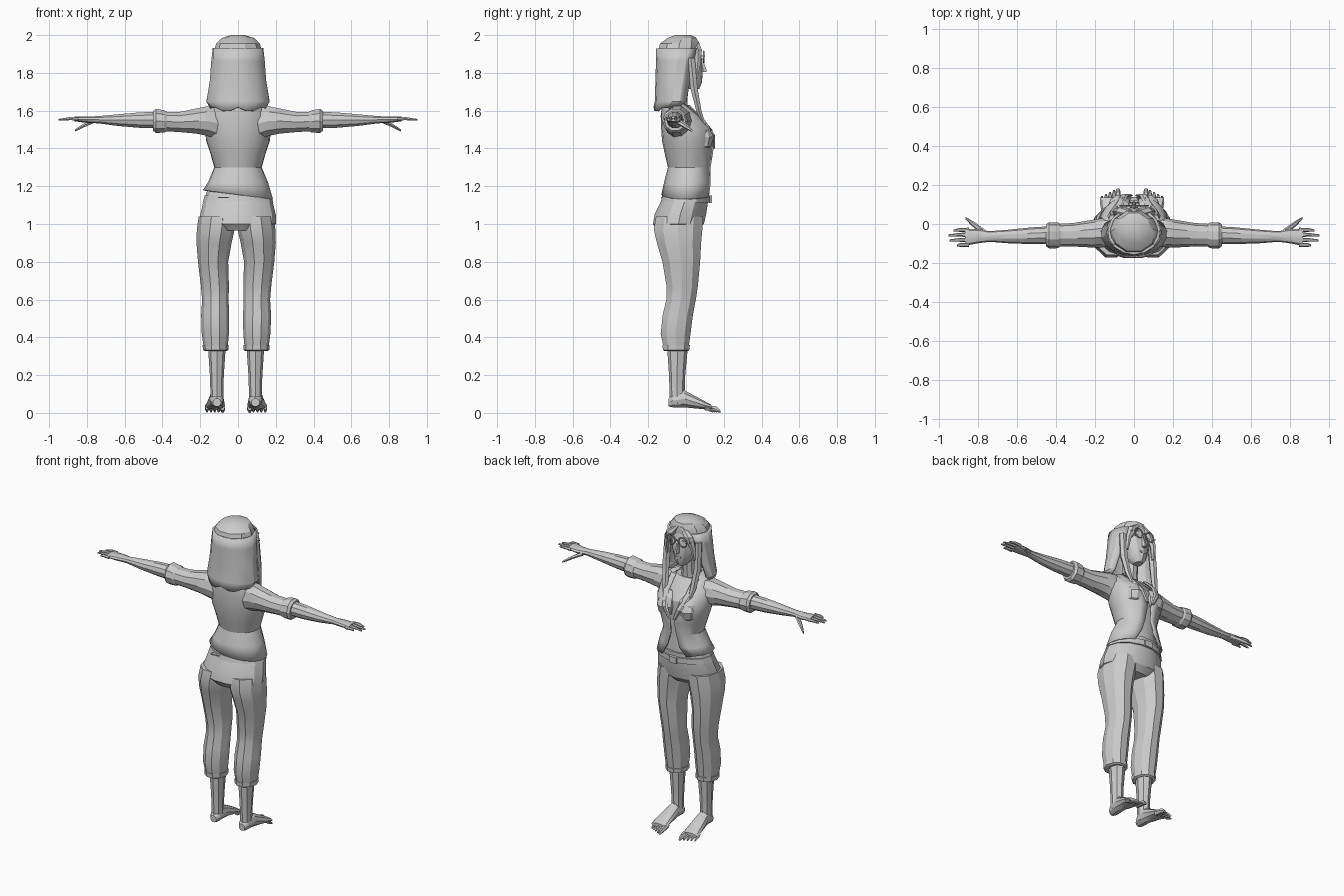
import bpy, bmesh, math
from mathutils import Vector

cube = bpy.data.objects.get("Cube")
if cube:
    bpy.data.objects.remove(cube, do_unlink=True)

grey = bpy.data.materials.new("plain_grey")
grey.use_nodes = True
grey.diffuse_color = (0.6, 0.6, 0.6, 1)
grey.node_tree.nodes["Principled BSDF"].inputs["Base Color"].default_value = (0.6, 0.6, 0.6, 1)


def finish(name, bm, thickness=0):
    bmesh.ops.recalc_face_normals(bm, faces=bm.faces)
    mesh = bpy.data.meshes.new(name)
    bm.to_mesh(mesh)
    bm.free()
    mesh.materials.append(grey)
    ob = bpy.data.objects.new(name, mesh)
    bpy.context.collection.objects.link(ob)
    if thickness:
        mod = ob.modifiers.new("thickness", "SOLIDIFY")
        mod.thickness = thickness
        mod.offset = 0
    bpy.ops.object.select_all(action='DESELECT')
    ob.select_set(True)
    bpy.context.view_layer.objects.active = ob
    bpy.ops.object.shade_smooth_by_angle(angle=math.radians(25))
    return ob


def place(axis, pos, a, b):
    """Point with the given position on the axis and a, b on the other two."""
    return Vector({'x': (pos, a, b), 'y': (a, pos, b), 'z': (a, b, pos)}[axis])


def loft(name, axis, rings, n=12, side=1, shift=0):
    """Closed loft through elliptical rings (pos, centre a, centre b, radius a, radius b)."""
    bm = bmesh.new()
    rows = []
    for pos, ca, cb, ra, rb in rings:
        row = []
        for i in range(n):
            t = 2 * math.pi * i / n
            p = place(axis, pos, ca + ra * math.cos(t), cb + rb * math.sin(t))
            p.x = p.x * side + shift
            row.append(bm.verts.new(p))
        rows.append(row)
    for lo, hi in zip(rows, rows[1:]):
        for i in range(n):
            j = (i + 1) % n
            bm.faces.new((lo[i], lo[j], hi[j], hi[i]))
    bm.faces.new(rows[0])
    bm.faces.new(rows[-1])
    return finish(name, bm)


def open_shell(name, rings, n, thickness, hem=lambda x: 0):
    """Upright shell open at the face side: (z, centre y, radius x, radius y, half gap in degrees)."""
    bm = bmesh.new()
    rows = []
    for k, (z, cy, rx, ry, gap) in enumerate(rings):
        row = []
        for i in range(n + 1):
            t = math.radians(90 + gap + (360 - 2 * gap) * i / n)
            x = rx * math.cos(t)
            drop = hem(x) if k == len(rings) - 1 else 0
            row.append(bm.verts.new((x, cy + ry * math.sin(t), z + drop)))
        rows.append(row)
    for lo, hi in zip(rows, rows[1:]):
        for i in range(n):
            bm.faces.new((lo[i], lo[i + 1], hi[i + 1], hi[i]))
    return finish(name, bm, thickness)


def box(name, centre, size):
    bm = bmesh.new()
    bmesh.ops.create_cube(bm, size=1)
    for v in bm.verts:
        v.co = Vector(centre) + Vector(c * s for c, s in zip(v.co, size))
    return finish(name, bm)


def ring(name, centre, major, minor):
    """Thin round frame standing in the xz plane."""
    bm = bmesh.new()
    n, m = 12, 5
    grid = [[bm.verts.new((centre[0] + (major + minor * math.cos(b)) * math.cos(a),
                           centre[1] + minor * math.sin(b),
                           centre[2] + (major + minor * math.cos(b)) * math.sin(a)))
             for b in (2 * math.pi * j / m for j in range(m))]
            for a in (2 * math.pi * i / n for i in range(n))]
    for i in range(n):
        for j in range(m):
            i2, j2 = (i + 1) % n, (j + 1) % m
            bm.faces.new((grid[i][j], grid[i2][j], grid[i2][j2], grid[i][j2]))
    return finish(name, bm)


# Head, neck and inner body
loft("head", 'z', [(1.715, 0, .035, .025, .035), (1.75, 0, .015, .055, .07), (1.82, 0, 0, .083, .088),
                   (1.9, 0, -.02, .1, .1), (1.96, 0, -.03, .08, .08)])
loft("neck", 'z', [(1.58, 0, -.045, .06, .055), (1.66, 0, -.035, .043, .045), (1.78, 0, -.03, .045, .05)], 10)
loft("body", 'z', [(1.1, 0, 0, .165, .105), (1.2, 0, .01, .145, .105), (1.3, 0, .01, .107, .092),
                   (1.4, 0, .005, .13, .11), (1.5, 0, 0, .155, .11), (1.57, 0, -.025, .15, .085),
                   (1.62, 0, -.045, .09, .06)])

# Face details
loft("nose", 'z', [(1.805, 0, .092, .014, .02), (1.82, 0, .09, .013, .02), (1.88, 0, .075, .006, .012)], 6)
box("mouth", (0, .08, 1.775), (.04, .012, .01))
box("glasses_bridge", (0, .098, 1.89), (.024, .006, .006))
for side, label in ((1, "left"), (-1, "right")):
    ring(label + "_glasses_frame", (side * .042, .094, 1.885), .03, .004)
    box(label + "_eye", (side * .038, .074, 1.88), (.03, .008, .012))
    box(label + "_glasses_arm", (side * .088, .04, 1.89), (.005, .1, .006))

# Hair: crown, long back sheet, front locks and fringe
loft("hair_crown", 'z', [(1.915, 0, -.04, .128, .113), (1.955, 0, -.035, .115, .108),
                         (1.985, 0, -.02, .085, .08), (2.0, 0, -.015, .035, .045)], 10)
open_shell("long_hair", [(1.93, -.038, .128, .113, 35), (1.86, -.04, .135, .112, 48), (1.76, -.045, .143, .11, 55),
                         (1.65, -.05, .163, .108, 62), (1.585, -.075, .14, .09, 75)], 12, .014,
           lambda x: .02 + .012 * math.cos(x * 50))
for side, label in ((1, "left"), (-1, "right")):
    loft(label + "_fringe", 'z', [(1.77, .098, .055, .008, .008), (1.85, .093, .062, .018, .018),
                                  (1.92, .06, .065, .035, .022), (1.965, .015, .05, .015, .02)], 6, side)
    loft(label + "_front_lock", 'z', [(1.5, .088, .105, .006, .006), (1.6, .1, .068, .022, .016),
                                      (1.72, .112, .042, .024, .022), (1.88, .11, .025, .02, .025)], 6, side)

# Open jacket with a deep neckline and slanting hem
open_shell("jacket", [(1.645, -.05, .07, .055, 60), (1.62, -.045, .125, .08, 48), (1.57, -.02, .165, .11, 34),
                      (1.5, .008, .172, .135, 20), (1.44, .012, .165, .135, 8), (1.38, .015, .145, .125, 5),
                      (1.3, .018, .122, .11, 9), (1.22, .01, .155, .122, 16), (1.155, .003, .182, .13, 28)],
           18, .008, lambda x: -.13 * x)

for side, label in ((1, "left"), (-1, "right")):
    loft(label + "_bust", 'z', [(1.385, .07, .075, .02, .02), (1.41, .072, .085, .055, .05),
                                (1.46, .072, .085, .062, .066), (1.51, .07, .07, .052, .055),
                                (1.545, .07, .05, .025, .03)], 10, side)
    loft(label + "_lapel", 'z', [(1.4, .018, .147, .012, .006), (1.47, .05, .145, .02, .01),
                                 (1.55, .08, .09, .022, .012), (1.63, .08, .01, .02, .012)], 6, side)
    # Sleeve, rolled cuff and forearm
    loft(label + "_sleeve", 'x', [(.1, -.035, 1.53, .07, .09), (.16, -.045, 1.545, .075, .083),
                                  (.22, -.05, 1.545, .07, .07), (.31, -.055, 1.54, .06, .056),
                                  (.4, -.058, 1.543, .058, .054)], 10, side)
    loft(label + "_sleeve_cuff", 'x', [(.375, -.058, 1.542, .056, .054), (.39, -.058, 1.543, .066, .062),
                                       (.435, -.058, 1.546, .067, .067), (.45, -.058, 1.546, .056, .055)], 10, side)
    loft(label + "_forearm", 'x', [(.42, -.057, 1.55, .046, .046), (.52, -.06, 1.55, .043, .043),
                                   (.64, -.064, 1.55, .035, .032), (.74, -.064, 1.552, .027, .02),
                                   (.8, -.062, 1.552, .037, .018), (.865, -.068, 1.556, .044, .013)], 10, side)
    # Fingers and thumb
    for i, (y, tip) in enumerate(((-.03, .925), (-.055, .95), (-.081, .945), (-.107, .905))):
        loft(f"{label}_finger_{i + 1}", 'x', [(.845, y, 1.556, .011, .01), (.89, y, 1.558, .01, .009),
                                              (tip, y - .003, 1.552, .005, .005)], 6, side)
    loft(label + "_thumb", 'x', [(.765, -.045, 1.545, .018, .013), (.81, -.012, 1.525, .017, .012),
                                 (.84, .012, 1.508, .012, .01), (.862, .03, 1.495, .006, .006)], 6, side)

# Trousers: seat, belt and buckle
loft("trouser_seat", 'z', [(.965, 0, -.045, .12, .11), (1.0, -.004, -.04, .205, .138), (1.05, 0, -.03, .2, .14),
                           (1.12, 0, -.008, .183, .128), (1.175, 0, .003, .163, .12)], 14)
loft("belt", 'z', [(1.115, 0, -.004, .187, .133), (1.15, 0, .001, .176, .13)], 14)
box("belt_buckle", (0, .13, 1.13), (.05, .014, .04))
box("back_pocket_slit", (-.075, -.122, 1.14), (.06, .02, .006))

for side, label in ((1, "left"), (-1, "right")):
    # Trouser leg with turned-up cuff
    loft(label + "_trouser_leg", 'z', [(.335, .108, -.052, .062, .068), (.42, .11, -.055, .072, .083),
                                       (.52, .111, -.043, .074, .084), (.6, .11, -.026, .07, .082),
                                       (.67, .112, -.02, .074, .087), (.8, .122, -.025, .08, .105),
                                       (.9, .117, -.037, .093, .123), (.97, .108, -.042, .1, .135),
                                       (1.04, .1, -.035, .098, .13)], 10, side, -.01)
    loft(label + "_trouser_cuff", 'z', [(.328, .108, -.052, .058, .066), (.333, .108, -.052, .068, .074),
                                        (.36, .108, -.052, .069, .076)], 10, side, -.01)
    # Shin, foot and toes
    loft(label + "_shin", 'z', [(.05, .102, -.045, .034, .042), (.11, .102, -.047, .034, .04),
                                (.2, .102, -.047, .037, .043), (.35, .102, -.045, .047, .055)], 8, side, -.01)
    loft(label + "_foot", 'y', [(-.092, .102, .055, .022, .022), (-.07, .102, .065, .035, .037),
                                (-.01, .104, .075, .038, .048), (.05, .108, .056, .046, .034),
                                (.11, .112, .037, .053, .02), (.135, .114, .03, .05, .013)], 10, side, -.01)
    for i in range(5):
        x = .072 + .0205 * i
        r = .014 if i == 0 else .0095
        tip = .183 - .01 * i
        loft(f"{label}_toe_{i + 1}", 'y', [(.1, x, .032, r, r), (tip - .02, x, .022, r, r * .9),
                                           (tip, x, .012, r * .5, r * .5)], 6, side, -.01)

# Small base settling: lowest point rests on the ground
objs = [o for o in bpy.context.collection.objects if o.type == 'MESH']
low = min(v.co.z for o in objs for v in o.data.vertices)
for o in objs:
    if "toe" in o.name:
        for v in o.data.vertices:
            if v.co.z < .03:
                v.co.z -= low
